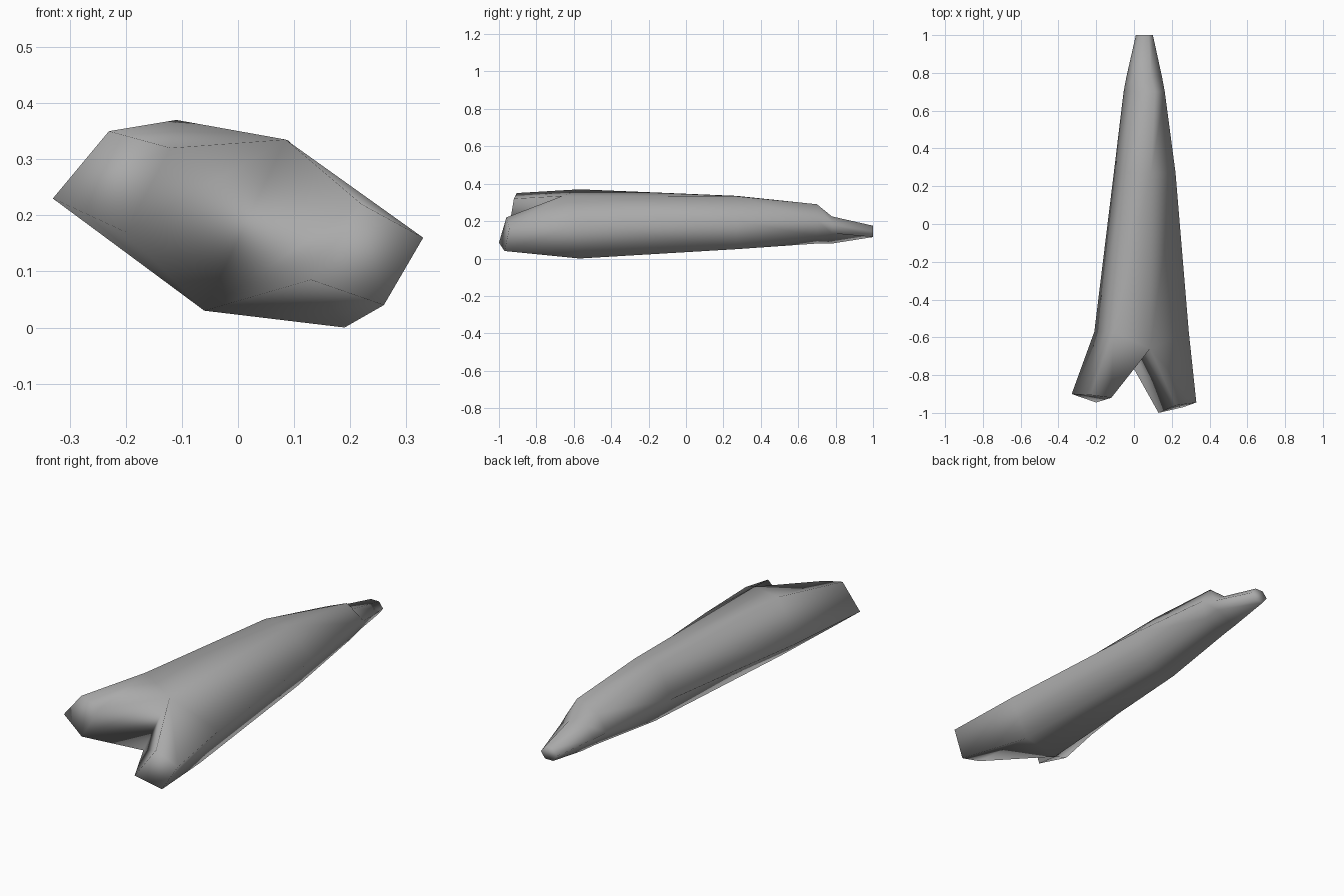
import bpy
import bmesh
from math import cos, sin, pi

default_cube = bpy.data.objects.get("Cube")
if default_cube:
    bpy.data.objects.remove(default_cube, do_unlink=True)


def plain_material(name, colour):
    material = bpy.data.materials.new(name)
    material.use_nodes = True
    material.diffuse_color = colour
    shader = material.node_tree.nodes["Principled BSDF"]
    shader.inputs["Base Color"].default_value = colour
    shader.inputs["Roughness"].default_value = 0.8
    return material


def section(mesh, y, outline):
    """Add one cross-section of the stem; outline holds x, z pairs."""
    return [mesh.verts.new((x, y, z)) for x, z in outline]


def bridge(mesh, first, second):
    """Join two closed loops of equal length with a band of quads."""
    count = len(first)
    for i in range(count):
        j = (i + 1) % count
        mesh.faces.new((first[i], first[j], second[j], second[i]))


def prong(mesh, root, tip_points):
    """Extend a four-sided prong from the root loop and close its end."""
    tip = [mesh.verts.new(point) for point in tip_points]
    bridge(mesh, root, tip)
    mesh.faces.new(tip)


mesh = bmesh.new()

# Stem sections run: left edge, two top edges, right edge, two bottom edges
shoulder = section(mesh, -0.57, [(-0.21, 0.165), (-0.11, 0.37), (0.085, 0.335),
                                 (0.29, 0.185), (0.19, 0), (-0.06, 0.03)])
middle = section(mesh, 0.27, [(-0.107, 0.18), (-0.04, 0.335), (0.09, 0.333),
                              (0.22, 0.2), (0.14, 0.05), (-0.02, 0.05)])
knot = section(mesh, 0.7, [(-0.055, 0.165), (0, 0.245), (0.11, 0.29),
                           (0.163, 0.205), (0.135, 0.12), (0.02, 0.08)])
neck = section(mesh, 0.78, [(-0.04, 0.16), (0, 0.215), (0.09, 0.225),
                            (0.148, 0.18), (0.13, 0.135), (0.03, 0.08)])

# Narrow blunt end
angles = [pi - i * pi / 3 for i in range(6)]
end = section(mesh, 1, [(0.055 + 0.045 * cos(a), 0.145 + 0.035 * sin(a))
                        for a in angles])

# The crotch of the fork sits a little forward of the shoulder
left_edge, top_edge, crotch_top, right_edge, bottom_edge, crotch_bottom = shoulder
crotch_top.co.y = crotch_bottom.co.y = -0.66

stem = [shoulder, middle, knot, neck, end]
for first, second in zip(stem, stem[1:]):
    bridge(mesh, first, second)
mesh.faces.new(end)

# Two prongs share the crotch edge
prong(mesh, [left_edge, top_edge, crotch_top, crotch_bottom],
      [(-0.33, -0.9, 0.23), (-0.23, -0.905, 0.35),
       (-0.12, -0.92, 0.32), (-0.2, -0.945, 0.17)])
prong(mesh, [crotch_top, right_edge, bottom_edge, crotch_bottom],
      [(0.22, -0.96, 0.22), (0.33, -0.945, 0.16),
       (0.26, -0.97, 0.04), (0.13, -1, 0.085)])

bmesh.ops.recalc_face_normals(mesh, faces=mesh.faces)
for face in mesh.faces:
    face.smooth = True

# Finished branch
data = bpy.data.meshes.new("forked_branch")
mesh.to_mesh(data)
mesh.free()
data.materials.append(plain_material("plain_grey", (0.4, 0.4, 0.4, 1)))
branch = bpy.data.objects.new("forked_branch", data)
bpy.context.collection.objects.link(branch)
